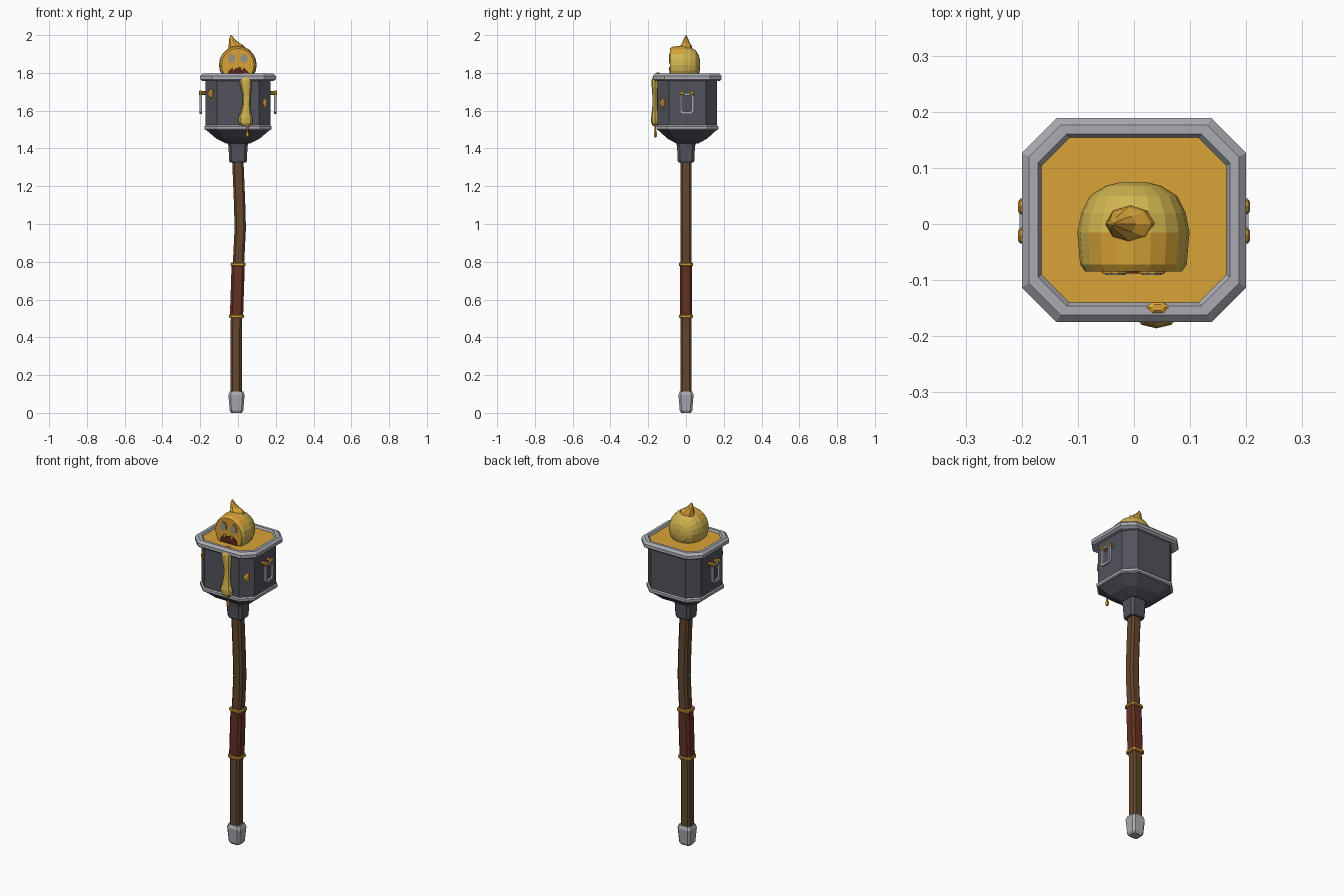
import bpy, bmesh, math
from mathutils import Vector

if "Cube" in bpy.data.objects:
    bpy.data.objects.remove(bpy.data.objects["Cube"])


def material(name, r, g, b):
    m = bpy.data.materials.new(name)
    m.diffuse_color = (r, g, b, 1)
    m.use_nodes = True
    m.node_tree.nodes["Principled BSDF"].inputs["Base Color"].default_value = m.diffuse_color
    return m


slate = material("slate iron", 0.085, 0.085, 0.108)
steel = material("light steel", 0.40, 0.41, 0.45)
wood = material("brown wood", 0.125, 0.063, 0.026)
leather = material("red leather", 0.13, 0.03, 0.016)
gold = material("gold", 0.60, 0.32, 0.035)
orange = material("orange slime", 0.70, 0.37, 0.04)
yellow = material("yellow slime", 0.64, 0.46, 0.08)
mouth_red = material("dark red", 0.10, 0.02, 0.01)
eye_grey = material("eye grey", 0.30, 0.31, 0.27)


def loft(name, rings, mats, closed=False, rule=None):
    """Skin a list of point rings; closed joins the last ring to the first."""
    bm = bmesh.new()
    vs = [[bm.verts.new(p) for p in ring] for ring in rings]
    n = len(vs[0])
    pairs = list(zip(vs, vs[1:]))
    if closed:
        pairs.append((vs[-1], vs[0]))
    else:
        bm.faces.new(vs[0])
        bm.faces.new(vs[-1])
    for a, b in pairs:
        for i in range(n):
            j = (i + 1) % n
            bm.faces.new((a[i], a[j], b[j], b[i]))
    bmesh.ops.recalc_face_normals(bm, faces=bm.faces[:])
    if rule:
        for f in bm.faces:
            f.material_index = rule(f)
    me = bpy.data.meshes.new(name)
    bm.to_mesh(me)
    bm.free()
    for m in mats:
        me.materials.append(m)
    ob = bpy.data.objects.new(name, me)
    bpy.context.collection.objects.link(ob)
    return ob


def octagon(hx, hy, c, z, cx=0.0, cy=0.0):
    """Rectangle with cut corners."""
    pts = [(hx, c - hy), (hx, hy - c), (hx - c, hy), (c - hx, hy),
           (-hx, hy - c), (-hx, c - hy), (c - hx, -hy), (hx - c, -hy)]
    return [(cx + x, cy + y, z) for x, y in pts]


def oval(rx, ry, z, cx=0.0, cy=0.0, n=8):
    return [(cx + rx * math.cos(2 * math.pi * i / n),
             cy + ry * math.sin(2 * math.pi * i / n), z) for i in range(n)]


def front_plate(name, pts, y, depth, mat):
    """Thin plate facing the front, from x and z points."""
    return loft(name, [[(x, y + d, z) for x, z in pts] for d in (0, depth)], [mat])


# Long bent handle
path = [(0.09, -0.010), (0.45, -0.010), (0.78, 0.002), (0.98, 0.012),
        (1.12, 0.008), (1.36, -0.002)]
loft("handle", [octagon(0.030, 0.029, 0.011, z, x) for z, x in path], [wood])

# Leather grip with two gold bands
loft("grip", [octagon(0.035, 0.033, 0.012, z, x)
              for z, x in ((0.51, -0.008), (0.785, 0.001))], [leather])
for label, z, x in (("lower", 0.511, -0.008), ("upper", 0.786, 0.001)):
    loft(label + "_grip_band",
         [octagon(h, h - 0.002, 0.012, z + dz, x) for h, dz in
          ((0.036, -0.009), (0.040, -0.005), (0.040, 0.005), (0.036, 0.009))], [gold])

# Pommel
loft("pommel", [octagon(h, h - 0.003, c, z, -0.008) for h, c, z in
                ((0.028, 0.008, 0.0), (0.036, 0.010, 0.012),
                 (0.043, 0.012, 0.095), (0.036, 0.010, 0.114))], [steel])

# Neck socket
loft("neck", [octagon(h, h - 0.003, 0.014, z) for h, z in
              ((0.043, 1.325), (0.047, 1.335), (0.050, 1.405), (0.056, 1.44))], [slate])

# Bucket body with tapered base
CY = 0.007
loft("bucket", [octagon(hx, hy, c, z, 0, CY) for hx, hy, c, z in
                ((0.060, 0.056, 0.02, 1.425), (0.115, 0.105, 0.04, 1.452),
                 (0.171, 0.158, 0.06, 1.50), (0.171, 0.158, 0.06, 1.765))], [slate])
loft("lower_bucket_band", [octagon(hx, hx - 0.013, 0.06, z, 0, CY) for hx, z in
                           ((0.171, 1.497), (0.177, 1.502), (0.177, 1.517), (0.171, 1.523))],
     [steel])

# Rim frame and liquid surface
loft("rim", [octagon(hx, hx - 0.018, c, z, 0, CY) for hx, c, z in
             ((0.187, 0.058, 1.756), (0.200, 0.062, 1.766), (0.200, 0.062, 1.784),
              (0.187, 0.056, 1.797), (0.171, 0.051, 1.797), (0.165, 0.050, 1.786),
              (0.165, 0.050, 1.756))], [steel], closed=True)
loft("slime_surface", [octagon(0.168, 0.152, 0.051, z, 0, CY) for z in (1.76, 1.785)], [orange])

# Hanging side handles with gold hinge knobs
for label, s in (("right", 1), ("left", -1)):
    outer, inner = (0.038, 0.056, 0.012), (0.025, 0.043, 0.007)
    rings = []
    for (hy, hz, c), x in ((outer, 0.191), (outer, 0.204), (inner, 0.204), (inner, 0.191)):
        rings.append([(s * z, y, x2) for y, x2, z in octagon(hy, hz, c, x, 0.005, 1.638)])
    loft(label + "_ring_handle", rings, [steel], closed=True)
    for i, y in enumerate((-0.021, 0.031)):
        loft(f"{label}_hinge_{i + 1}",
             [[(s * x, py, pz) for py, pz, x in oval(r, r, x, y, 1.693)]
              for r, x in ((0.010, 0.165), (0.010, 0.190), (0.014, 0.194),
                           (0.014, 0.203), (0.008, 0.207))], [gold])

# Slime splats on the front cut corners
for label, s, z in (("left", -1, 1.69), ("right", 1, 1.64)):
    centre = Vector((s * 0.141, -0.121, z))
    out = Vector((s, -1, 0)).normalized()
    side = Vector((1, s, 0)).normalized()
    rings = []
    for k, d in ((1.0, -0.004), (0.9, 0.005), (0.4, 0.010)):
        rings.append([centre + out * d
                      + side * (k * (0.020 if i % 2 else 0.014) * math.cos(i * math.pi / 5))
                      + Vector((0, 0, k * (0.032 if i % 2 else 0.024) * math.sin(i * math.pi / 5)))
                      for i in range(10)])
    loft(label + "_splat", rings, [orange])

# Dripping arm over the front of the bucket
arm = [(0.022, 0.012, 1.520, 0.042), (0.036, 0.020, 1.535, 0.041), (0.038, 0.022, 1.560, 0.040),
       (0.029, 0.018, 1.585, 0.041), (0.021, 0.014, 1.630, 0.044), (0.021, 0.014, 1.680, 0.046),
       (0.030, 0.018, 1.735, 0.042), (0.033, 0.019, 1.760, 0.040), (0.022, 0.012, 1.777, 0.042)]
loft("slime_arm", [oval(rx, ry, z, x, -0.164) for rx, ry, z, x in arm], [yellow],
     rule=lambda f: 0)
loft("rim_drip", [oval(rx, ry, z, 0.042, -0.149, 6) for rx, ry, z in
                  ((0.022, 0.012, 1.77), (0.021, 0.011, 1.799), (0.012, 0.006, 1.803))], [orange])
loft("falling_drop", [oval(r, r, z, 0.050, -0.162, 6) for r, z in
                      ((0.004, 1.458), (0.010, 1.466), (0.010, 1.478),
                       (0.005, 1.495), (0.004, 1.53))], [gold])

# Creature head: rounded drum facing forward, orange face and brow patch
HZ = 1.842
profile = [(-0.085, 0.086), (-0.072, 0.095), (-0.015, 0.100), (0.020, 0.093),
           (0.050, 0.078), (0.068, 0.050), (0.075, 0.022)]


def head_colour(f):
    c = f.calc_center_median()
    return 1 if c.y < -0.08 or (c.y < -0.02 and c.z > HZ + 0.06) else 0


loft("head", [[(x, y, z) for x, z, y in oval(r, r * 1.02, y, -0.001, HZ, 20)]
              for y, r in profile], [yellow, orange], rule=head_colour)

# Curled flame tuft
loft("tuft", [oval(rx, ry, z, x, 0.0) for rx, ry, z, x in
              ((0.046, 0.034, 1.925, -0.005), (0.040, 0.030, 1.945, -0.010),
               (0.026, 0.020, 1.960, -0.022), (0.016, 0.012, 1.978, -0.032),
               (0.002, 0.002, 2.000, -0.037))], [orange])

# Eyes and gaping mouth
for label, s in (("left", -1), ("right", 1)):
    for part, k, y, m in (("eye_socket", 1.3, -0.0885, gold), ("eye", 1.0, -0.0905, eye_grey)):
        pts = [(x, z) for x, z, _ in oval(0.018 * k, 0.023 * k, 0, s * 0.033 - 0.001, 1.876, 10)]
        front_plate(f"{label}_{part}", pts, y, 0.006, m)
front_plate("mouth", [(-0.058, 1.782), (-0.052, 1.808), (-0.032, 1.828), (-0.012, 1.824),
                      (0.010, 1.832), (0.034, 1.826), (0.052, 1.808), (0.056, 1.782)],
            -0.0885, 0.006, mouth_red)
for i, x in enumerate((-0.022, 0.022)):
    front_plate(f"mouth_drip_{i + 1}", [(x - 0.009, 1.831), (x + 0.009, 1.831), (x, 1.812)],
                -0.0900, 0.005, orange)
